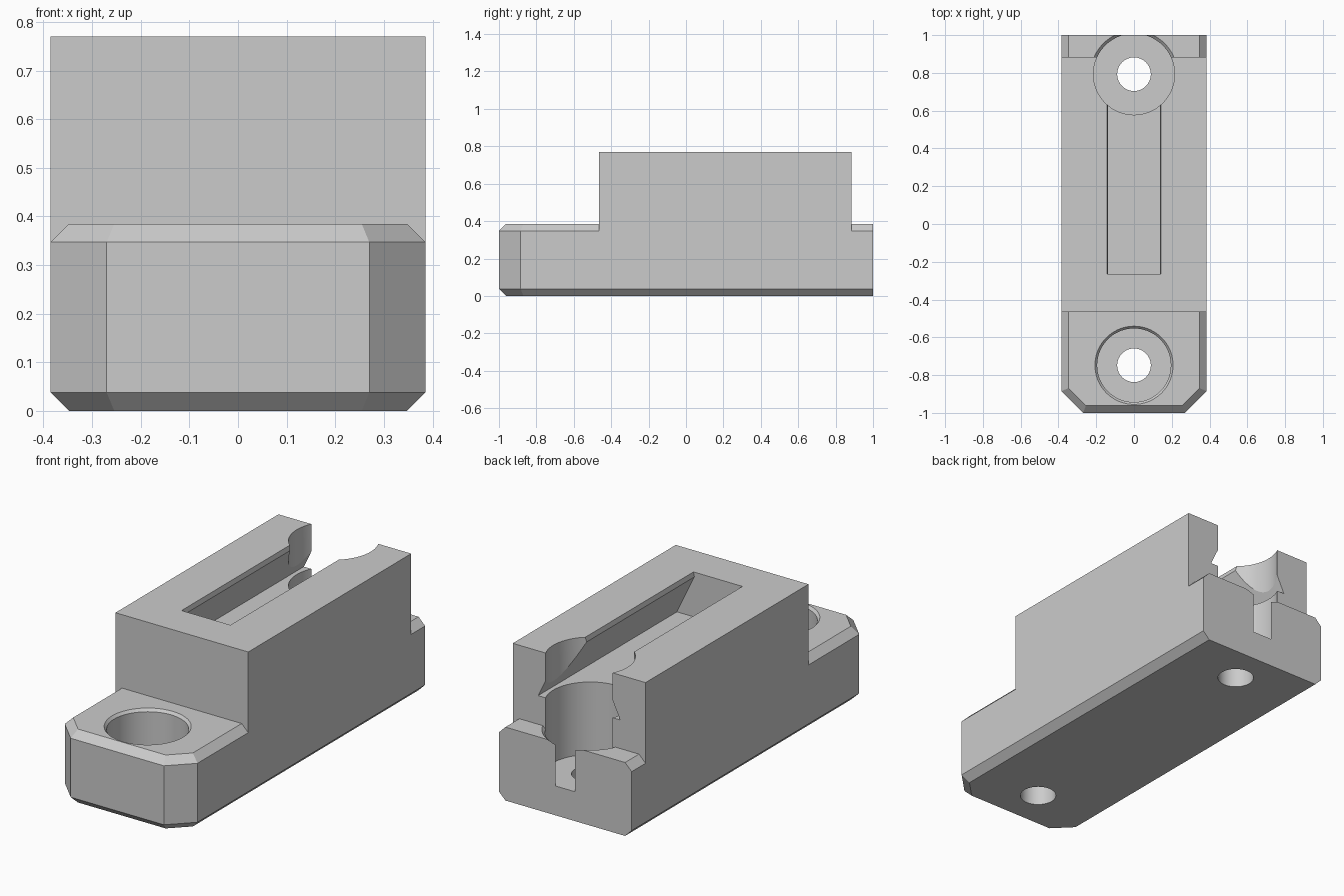
import bpy
import bmesh
from math import cos, sin, pi

default = bpy.data.objects.get("Cube")
if default:
    bpy.data.objects.remove(default, do_unlink=True)

HALF_W, BASE_TOP, TOP, CH = 0.385, 0.385, 0.77, 0.038
FLOOR = 0.154

grey = bpy.data.materials.new("plain_grey")
grey.use_nodes = True
colour = (0.6, 0.6, 0.6, 1)
grey.diffuse_color = colour
grey.node_tree.nodes["Principled BSDF"].inputs["Base Color"].default_value = colour


def loft(name, loops):
    """Closed solid through matching loops of points."""
    bm = bmesh.new()
    rings = [[bm.verts.new(p) for p in loop] for loop in loops]
    n = len(rings[0])
    for a, b in zip(rings, rings[1:]):
        for i in range(n):
            j = (i + 1) % n
            bm.faces.new((a[i], a[j], b[j], b[i]))
    bm.faces.new(rings[0])
    bm.faces.new(rings[-1])
    bmesh.ops.recalc_face_normals(bm, faces=bm.faces)
    mesh = bpy.data.meshes.new(name)
    bm.to_mesh(mesh)
    bm.free()
    mesh.materials.append(grey)
    obj = bpy.data.objects.new(name, mesh)
    bpy.context.collection.objects.link(obj)
    return obj


def turned(name, y, profile, sides=72):
    """Round solid about a vertical axis from (radius, z) pairs."""
    angles = [2 * pi * i / sides for i in range(sides)]
    return loft(name, [[(r * cos(a), y + r * sin(a), z) for a in angles]
                       for r, z in profile])


def outline(inset, z):
    """Base plan with clipped front corners; the back edge stays square."""
    x, y = HALF_W - inset, -1 + inset
    clip = 0.115 - inset * 0.586
    half = [(x, 1), (x, y + clip), (x - clip, y)]
    pts = half + [(-px, py) for px, py in reversed(half)]
    return [(px, py, z) for px, py in pts]


def combine(body, other, operation):
    mod = body.modifiers.new(other.name, 'BOOLEAN')
    mod.object, mod.operation, mod.solver = other, operation, 'EXACT'
    bpy.context.view_layer.objects.active = body
    bpy.ops.object.modifier_apply(modifier=mod.name)
    bpy.data.objects.remove(other, do_unlink=True)


# Chamfered base
body = loft("rail_block", [outline(CH, 0), outline(0, CH),
                           outline(0, BASE_TOP - CH), outline(CH, BASE_TOP)])

# Raised upper block
rect = [(-HALF_W, -0.465), (HALF_W, -0.465), (HALF_W, 0.885), (-HALF_W, 0.885)]
combine(body, loft("upper_block", [[(x, y, z) for x, y in rect]
                                   for z in (0.2, TOP)]), 'UNION')

# Dovetail slot, open at the back
side = [(0.142, TOP + 0.05), (0.142, TOP), (0.137, 0.745), (0.238, 0.535)]
section = side + [(-x, z) for x, z in reversed(side)]
combine(body, loft("slot_cutter", [[(x, y, z) for x, z in section]
                                   for y in (-0.265, 1.1)]), 'DIFFERENCE')

# Screw wells with through holes
combine(body, turned("front_well", -0.748, [
    (0.195, FLOOR), (0.195, BASE_TOP - 0.014), (0.219, BASE_TOP + 0.014)]),
    'DIFFERENCE')
combine(body, turned("back_well", 0.793, [
    (0.215, FLOOR), (0.215, TOP + 0.1)]), 'DIFFERENCE')
for name, y in (("front_hole", -0.748), ("back_hole", 0.793)):
    combine(body, turned(name, y, [(0.089, -0.1), (0.089, 0.3)]), 'DIFFERENCE')

# Small lip chamfer where the back well breaks through the rear ledge
lip = turned("back_lip", 0.793, [(0.215, BASE_TOP - 0.015), (0.23, BASE_TOP),
                                 (0.23, BASE_TOP + 0.005)])
ledge = loft("ledge_zone", [[(x, y, z) for x, y in
                             ((-0.3, 0.885), (0.3, 0.885), (0.3, 1.1), (-0.3, 1.1))]
                            for z in (0.3, 0.5)])
combine(lip, ledge, 'INTERSECT')
combine(body, lip, 'DIFFERENCE')

# Smooth round walls, crisp edges
bpy.ops.object.select_all(action='DESELECT')
body.select_set(True)
bpy.context.view_layer.objects.active = body
bpy.ops.object.shade_smooth_by_angle(angle=0.35)
